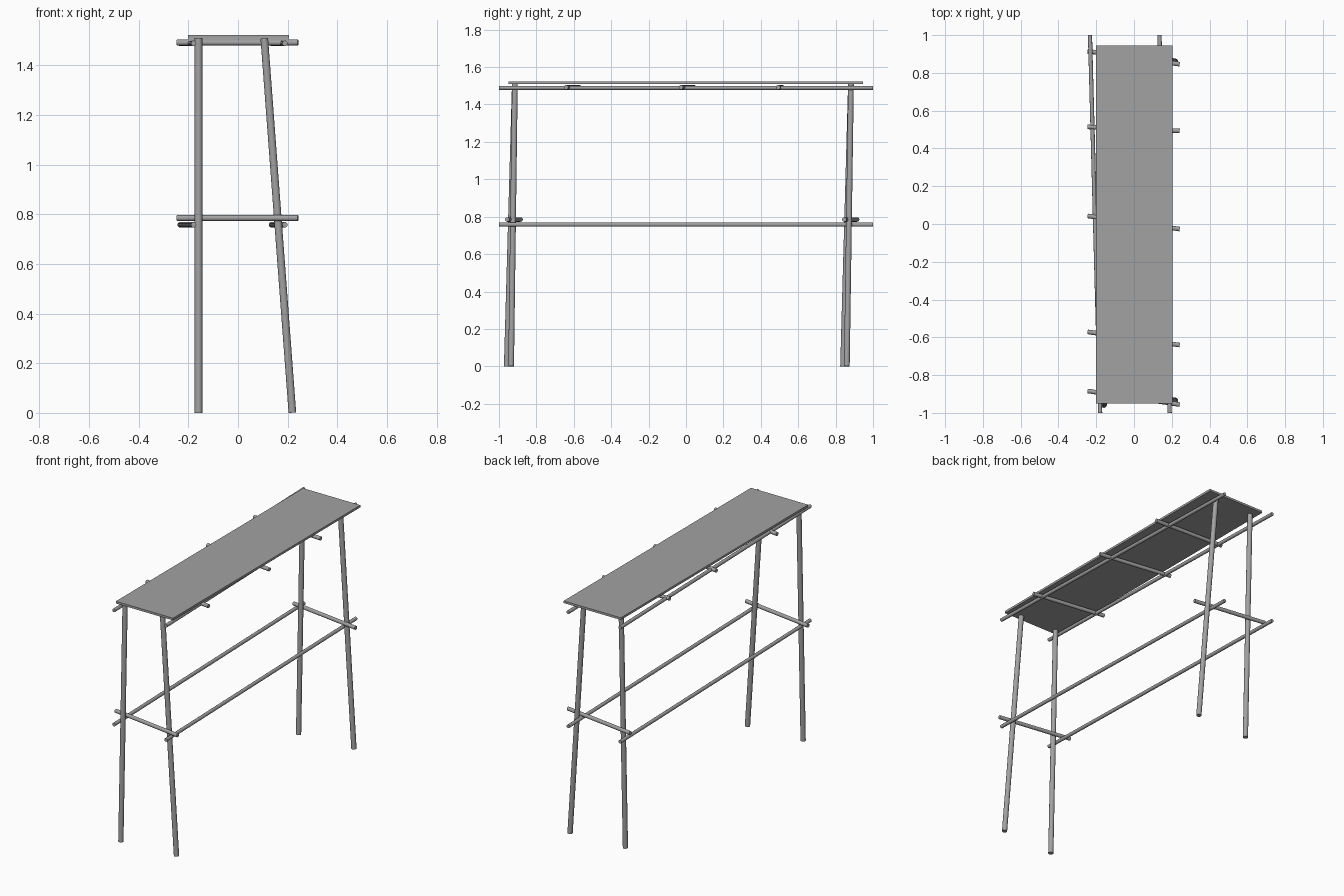
import bpy
from mathutils import Vector

if "Cube" in bpy.data.objects:
    bpy.data.objects.remove(bpy.data.objects["Cube"], do_unlink=True)

GREY = (0.36, 0.36, 0.36, 1)
grey = bpy.data.materials.new("plain grey")
grey.use_nodes = True
grey.diffuse_color = GREY
grey.node_tree.nodes["Principled BSDF"].inputs["Base Color"].default_value = GREY


def pole(name, start, end, radius):
    """Round pole between two points."""
    a, b = Vector(start), Vector(end)
    bpy.ops.mesh.primitive_cylinder_add(vertices=16, radius=radius,
                                        depth=(b - a).length, location=(a + b) / 2)
    obj = bpy.context.object
    obj.rotation_euler = (b - a).to_track_quat('Z', 'Y').to_euler()
    obj.name = name
    obj.data.materials.append(grey)
    bpy.ops.object.shade_smooth_by_angle()


# Table top board
bpy.ops.mesh.primitive_cube_add(size=1, location=(0.002, -0.002, 1.516))
board = bpy.context.object
board.name = "table_top"
board.scale = (0.405, 1.895, 0.014)
board.data.materials.append(grey)

# Legs: upright on the right side, splayed on the left
for end, top_y, right_y, left_y in (("front", -0.915, -0.958, -0.935),
                                    ("back", 0.882, 0.84, 0.86)):
    pole(end + "_right_leg", (-0.159, right_y, 0), (-0.159, top_y, 1.508), 0.0155)
    pole(end + "_left_leg", (0.219, left_y, 0.001), (0.106, top_y, 1.508), 0.0155)

# Long rails, slightly skewed, under the board and at mid height
for level, z in (("upper", 1.489), ("middle", 0.758)):
    for side, front_x in (("right", -0.179), ("left", 0.189)):
        pole(f"{level}_{side}_rail", (front_x, -1, z), (front_x - 0.054, 1, z), 0.011)

# Crossbars under the board and between each pair of legs
for name, right_y, left_y, z in (("front_top_crossbar", -0.571, -0.641, 1.492),
                                 ("middle_top_crossbar", 0.043, -0.027, 1.492),
                                 ("back_top_crossbar", 0.514, 0.493, 1.492),
                                 ("front_leg_crossbar", -0.884, -0.956, 0.785),
                                 ("back_leg_crossbar", 0.915, 0.846, 0.785)):
    pole(name, (-0.246, right_y, z), (0.242, left_y, z), 0.012)
